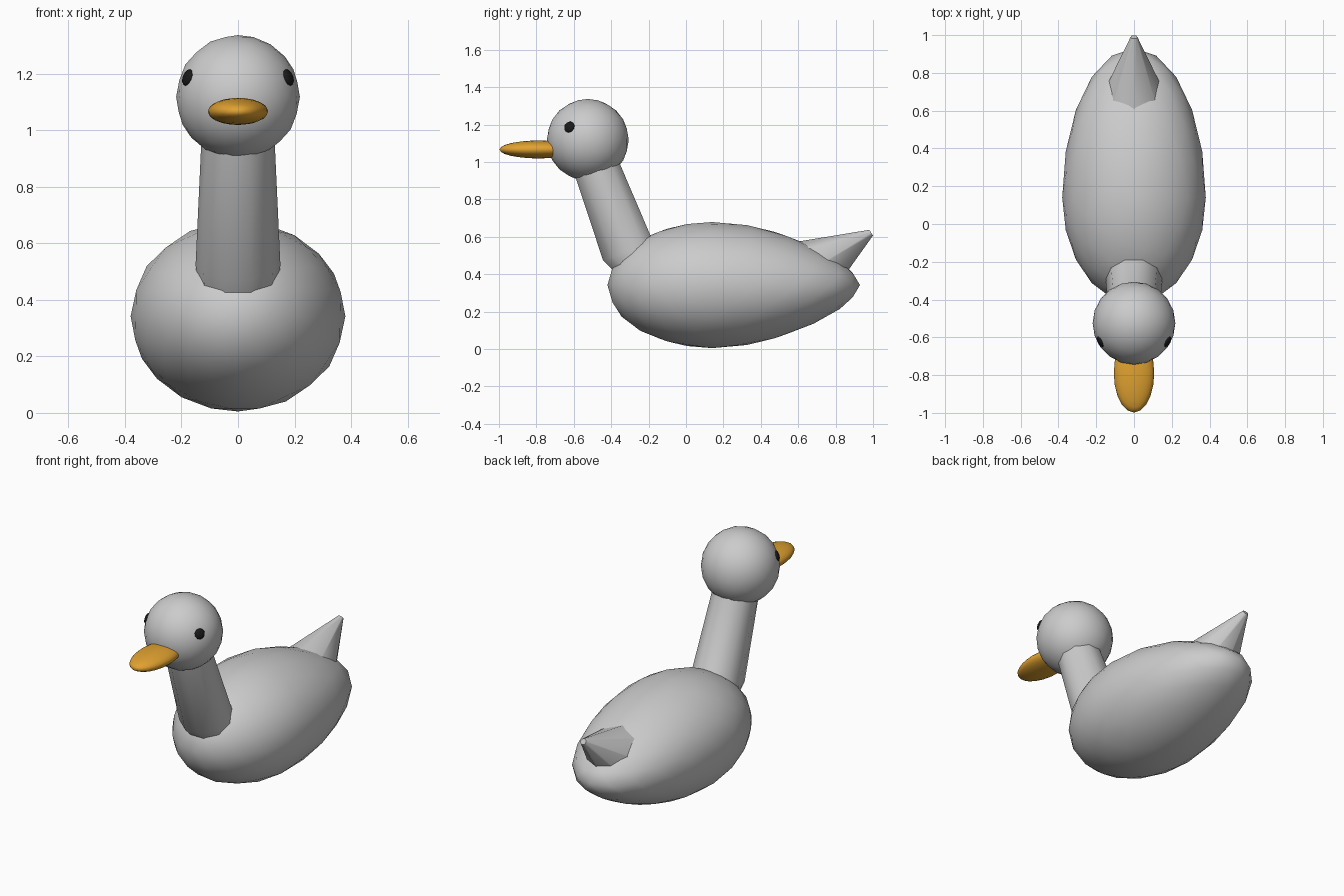
import bpy, bmesh, math
from mathutils import Vector, Matrix

if "Cube" in bpy.data.objects:
    bpy.data.objects.remove(bpy.data.objects["Cube"])


def colour(name, rgb):
    m = bpy.data.materials.new(name)
    m.diffuse_color = (*rgb, 1)
    m.use_nodes = True
    m.node_tree.nodes["Principled BSDF"].inputs["Base Color"].default_value = m.diffuse_color
    return m


def finish(name, bm, mat=None):
    bmesh.ops.recalc_face_normals(bm, faces=bm.faces)
    for f in bm.faces:
        f.smooth = True
    me = bpy.data.meshes.new(name)
    bm.to_mesh(me)
    bm.free()
    ob = bpy.data.objects.new(name, me)
    bpy.context.collection.objects.link(ob)
    if mat:
        me.materials.append(mat)
    return ob


def ball(detail=3):
    bm = bmesh.new()
    bmesh.ops.create_icosphere(bm, subdivisions=detail, radius=1)
    return bm


def tube(name, rings, sides):
    # rings: (centre, axis, radius), circles lofted together and capped
    bm = bmesh.new()
    loops = []
    for c, axis, r in rings:
        axis = Vector(axis).normalized()
        side = Vector((1, 0, 0))
        up = axis.cross(side)
        angles = [2 * math.pi * i / sides for i in range(sides)]
        loops.append([bm.verts.new(Vector(c) + r * (math.cos(a) * side + math.sin(a) * up))
                      for a in angles])
    for a, b in zip(loops, loops[1:]):
        for i in range(sides):
            j = (i + 1) % sides
            bm.faces.new((a[i], a[j], b[j], b[i]))
    bm.faces.new(loops[0])
    bm.faces.new(loops[-1])
    return finish(name, bm)


orange = colour("orange", (0.75, 0.36, 0.03))
black = colour("black", (0.01, 0.01, 0.01))

# body: egg shape, longer and flatter towards the back
bm = ball()
for v in bm.verts:
    t = v.co.y
    flat = 1 - 0.33 * max(t, 0) ** 2
    v.co = (v.co.x * 0.38, 0.14 + t * (0.79 if t > 0 else 0.56), 0.342 + v.co.z * 0.337 * flat)
finish("body", bm)

# head
head_centre = Vector((0, -0.525, 1.118))
bm = ball()
bm.transform(Matrix.Translation(head_centre) @ Matrix.Scale(0.219, 4))
finish("head", bm)

# neck: leans forward, bends back into the body
tube("neck", [((0, -0.16, 0.38), (0, -0.7, 0.7), 0.14),
              ((0, -0.31, 0.525), (0, -0.365, 0.93), 0.15),
              ((0, -0.49, 1.0), (0, -0.365, 0.93), 0.128)], 10)

# beak: flattened ellipsoid
bm = ball()
bm.transform(Matrix.Translation((0, -0.79, 1.067)) @ Matrix.Diagonal((0.107, 0.208, 0.048, 1)))
finish("beak", bm, orange)

# eyes: flattened balls lying on the head surface
for s, label in ((-1, "right"), (1, "left")):
    n = Vector((s * 0.181, -0.1, 0.07)).normalized()
    bm = ball(2)
    bm.transform(Matrix.Translation(head_centre + n * 0.215)
                 @ n.to_track_quat('Z', 'Y').to_matrix().to_4x4()
                 @ Matrix.Diagonal((0.031, 0.031, 0.012, 1)))
    finish(label + "_eye", bm, black)

# tail: blunt cone pointing back and up
axis = (0, 0.85, 0.53)
tail = tube("tail", [((0, 0.65, 0.41), axis, 0.185), ((0, 0.99, 0.622), axis, 0.018)], 8)

# keep the rims of neck and tail crisp
for ob in (bpy.data.objects["neck"], tail):
    bpy.ops.object.select_all(action='DESELECT')
    ob.select_set(True)
    bpy.context.view_layer.objects.active = ob
    bpy.ops.object.shade_smooth_by_angle(angle=math.radians(50))
